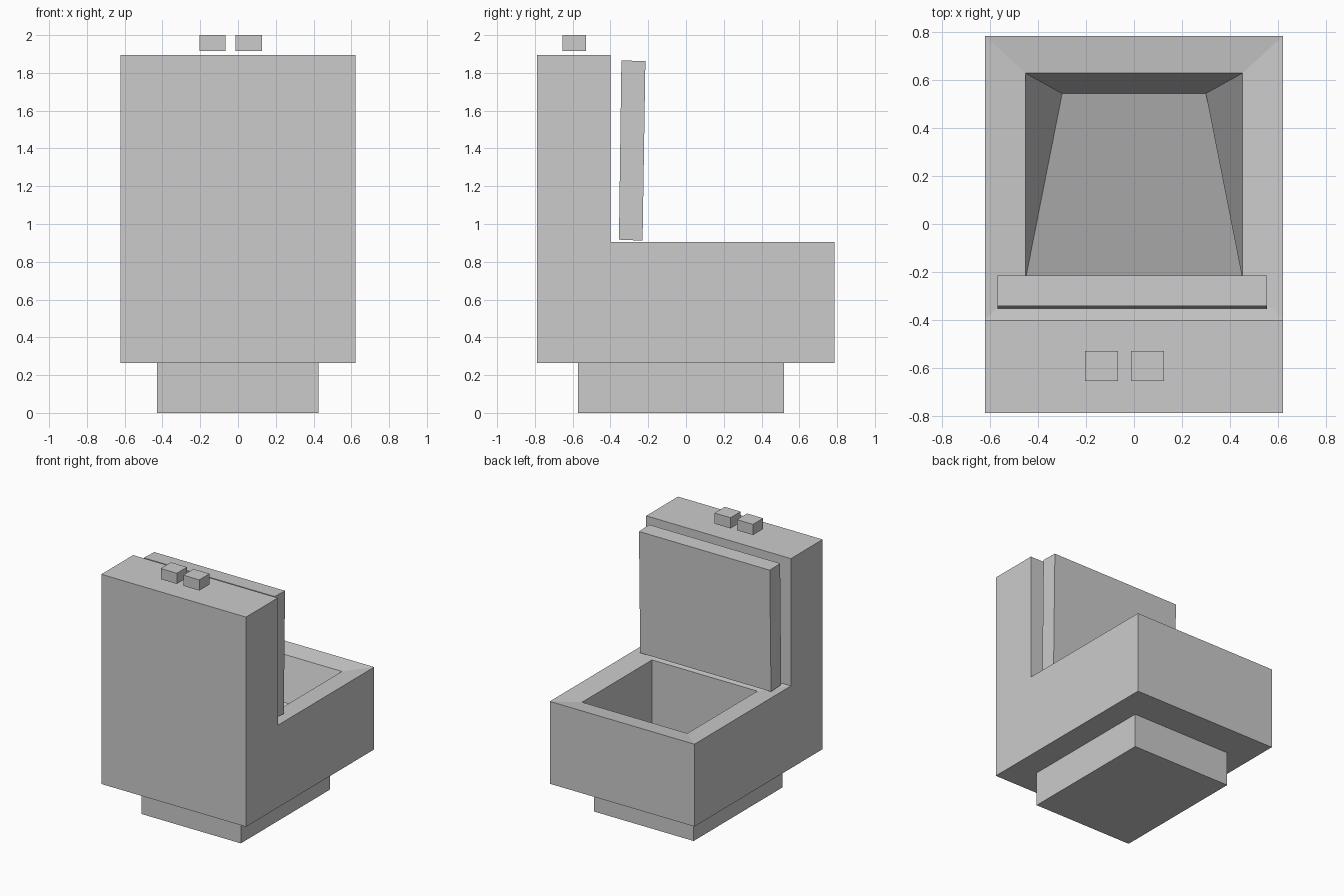
import bpy, bmesh

if "Cube" in bpy.data.objects:
    bpy.data.objects.remove(bpy.data.objects["Cube"])


def finish(bm, name):
    bmesh.ops.recalc_face_normals(bm, faces=bm.faces)
    mesh = bpy.data.meshes.new(name)
    bm.to_mesh(mesh)
    bm.free()
    obj = bpy.data.objects.new(name, mesh)
    bpy.context.collection.objects.link(obj)
    return obj


def prism(profile, x0, x1):
    """Extrude a (y, z) side profile along x."""
    bm = bmesh.new()
    a = [bm.verts.new((x0, y, z)) for y, z in profile]
    b = [bm.verts.new((x1, y, z)) for y, z in profile]
    n = len(profile)
    bm.faces.new(a)
    bm.faces.new(b)
    sides = [bm.faces.new((a[i], a[(i + 1) % n], b[(i + 1) % n], b[i])) for i in range(n)]
    return bm, sides


def box(name, x0, x1, y0, y1, z0, z1):
    bm, _ = prism([(y0, z0), (y1, z0), (y1, z1), (y0, z1)], x0, x1)
    return finish(bm, name)


# Foot
box("pedestal", -0.43, 0.425, -0.572, 0.52, 0, 0.265)

# L-shaped tank and seat block; the seat face (side 2) is opened for the bowl
bm, sides = prism([(-0.79, 0.265), (0.785, 0.265), (0.785, 0.905),
                   (-0.40, 0.905), (-0.40, 1.895), (-0.79, 1.895)], -0.622, 0.622)
outer = list(sides[2].verts)
bmesh.ops.delete(bm, geom=[sides[2]], context='FACES_ONLY')


def ring(front, back):
    """Four corners in the same order as the seat face, from (half width, y, z)."""
    return [bm.verts.new(((1 if v.co.x > 0 else -1) * w, y, z))
            for v in outer for w, y, z in [front if v.co.y > 0 else back]]


# Slightly dished rim, then a bowl that tapers to a sloping floor
rim = ring((0.453, 0.63, 0.885), (0.453, -0.23, 0.885))
floor = ring((0.30, 0.545, 0.56), (0.453, -0.23, 0.28))
for upper, lower in ((outer, rim), (rim, floor)):
    for i in range(4):
        j = (i + 1) % 4
        bm.faces.new((upper[i], upper[j], lower[j], lower[i]))
bm.faces.new(floor)
finish(bm, "tank_and_bowl")

# Raised lid, leaning very slightly
bm, _ = prism([(-0.355, 0.917), (-0.23, 0.912), (-0.215, 1.862), (-0.342, 1.866)], -0.57, 0.555)
finish(bm, "lid")

# Flush buttons hovering over the tank
for side, x in (("left", -0.205), ("right", -0.012)):
    box(f"{side}_flush_button", x, x + 0.138, -0.655, -0.53, 1.917, 2.0)
